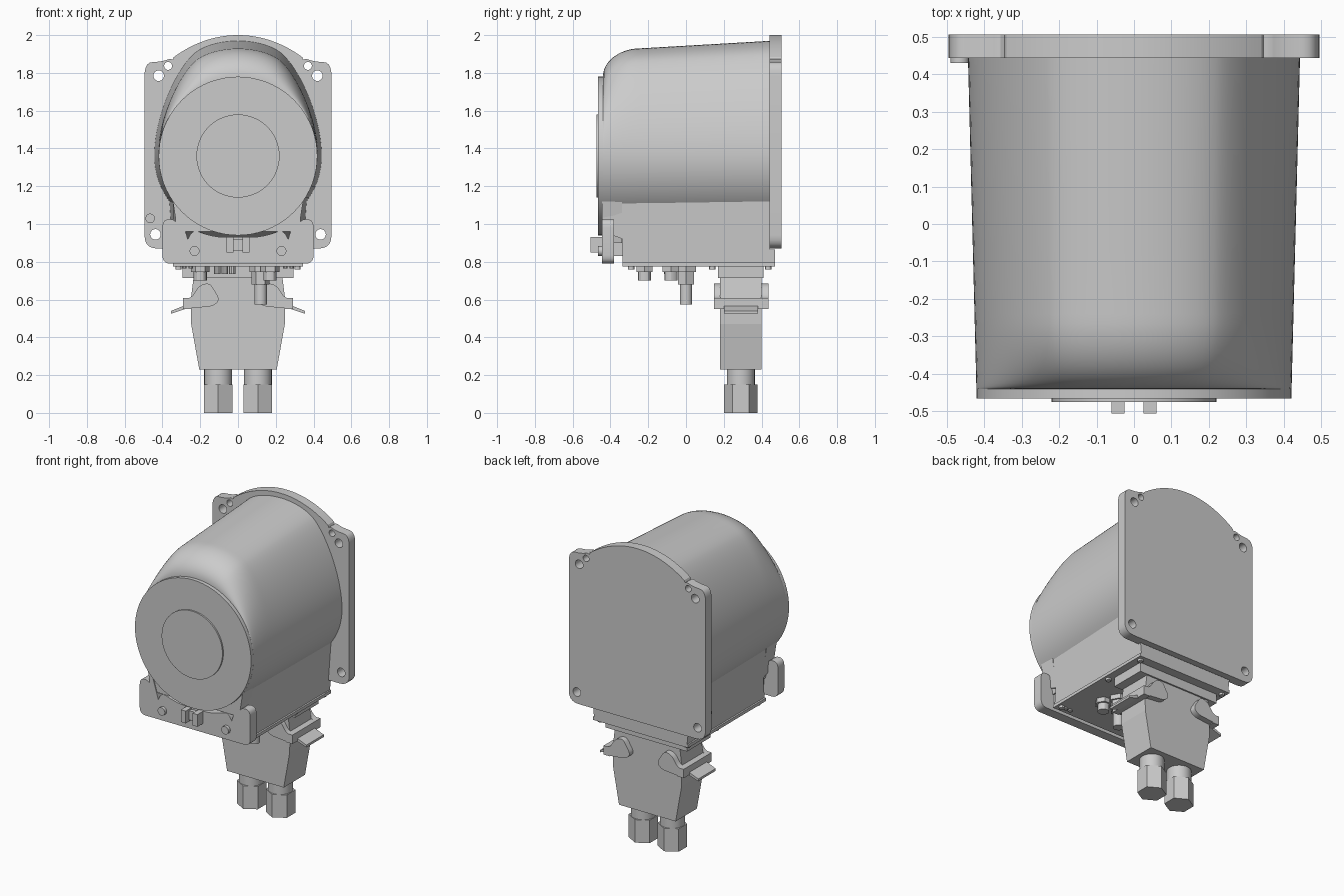
import bpy, bmesh, math
from mathutils import Vector, Matrix
from mathutils.geometry import interpolate_bezier

if "Cube" in bpy.data.objects:
    bpy.data.objects.remove(bpy.data.objects["Cube"])


def finish(name, bm, smooth=True, bevel=0):
    bmesh.ops.recalc_face_normals(bm, faces=bm.faces)
    me = bpy.data.meshes.new(name)
    bm.to_mesh(me)
    bm.free()
    ob = bpy.data.objects.new(name, me)
    bpy.context.collection.objects.link(ob)
    bpy.ops.object.select_all(action='DESELECT')
    bpy.context.view_layer.objects.active = ob
    ob.select_set(True)
    if smooth:
        bpy.ops.object.shade_smooth_by_angle(angle=math.radians(30))
    if bevel:
        m = ob.modifiers.new("bevel", 'BEVEL')
        m.width, m.segments = bevel, 2
    return ob


def loft(name, rings, **kw):
    """Skin a list of equal-length closed rings and cap both ends."""
    bm = bmesh.new()
    vs = [[bm.verts.new(p) for p in r] for r in rings]
    n = len(rings[0])
    for a, b in zip(vs, vs[1:]):
        for i in range(n):
            j = (i + 1) % n
            bm.faces.new((a[i], a[j], b[j], b[i]))
    bm.faces.new(vs[0])
    bm.faces.new(vs[-1])
    return finish(name, bm, **kw)


def prism_y(name, pts, y0, y1, **kw):
    return loft(name, [[(x, y, z) for x, z in pts] for y in (y0, y1)], **kw)


def box(name, x0, x1, y0, y1, z0, z1, **kw):
    return prism_y(name, [(x0, z0), (x1, z0), (x1, z1), (x0, z1)], y0, y1, smooth=False, **kw)


def circle(cx, cy, r, n=24, start=0.0):
    return [(cx + r * math.cos(start + 2 * math.pi * i / n),
             cy + r * math.sin(start + 2 * math.pi * i / n)) for i in range(n)]


def cyl_z(name, x, y, r, z0, z1, n=20, start=0.0):
    pts = circle(x, y, r, n, start)
    return loft(name, [[(a, b, z) for a, b in pts] for z in (z0, z1)])


def rounded(pts, r, seg=5):
    """Round the corners of a 2D polygon."""
    out = []
    for i, p in enumerate(pts):
        p = Vector(p)
        a, b = Vector(pts[i - 1]) - p, Vector(pts[(i + 1) % len(pts)]) - p
        s = p + a.normalized() * min(r, a.length * .45)
        e = p + b.normalized() * min(r, b.length * .45)
        out += [tuple(s.lerp(p, t).lerp(p.lerp(e, t), t)) for t in [k / seg for k in range(seg + 1)]]
    return out


def mirrored(half):
    """Right half outline (bottom to top) completed with its mirror image."""
    return half + [(-x, z) for x, z in reversed(half)]


# Back plate with arched top and screw holes
arch = [(x, 1.36 + .64 * math.cos(math.asin(x / .64)) - .06 * (x / .36) ** 2 * .35)
        for x in [.34 - .02 * i for i in range(17)]]
half = rounded([(0, .87), (.495, .87), (.495, 1.855), (.40, 1.86), (.34, arch[0][1])], .07)
half = [p for p in half if p[0] > .34 or p[1] < .88]
half = [p for p in half if p[0] > .05] + arch
outline = mirrored(half)
loops = [outline]
for s in (-1, 1):
    loops += [circle(s * .42, 1.785, .028), circle(s * .37, 1.837, .021), circle(s * .437, .945, .028)]
cu = bpy.data.curves.new("back_plate", 'CURVE')
cu.dimensions, cu.fill_mode, cu.extrude = '2D', 'BOTH', .031
for pts in loops:
    sp = cu.splines.new('POLY')
    sp.points.add(len(pts) - 1)
    for q, (x, z) in zip(sp.points, pts):
        q.co = (x, z, 0, 1)
    sp.use_cyclic_u = True
plate = bpy.data.objects.new("back_plate", cu)
plate.location, plate.rotation_euler = (0, .474, 0), (math.pi / 2, 0, 0)
bpy.context.collection.objects.link(plate)
bpy.ops.object.select_all(action='DESELECT')
bpy.context.view_layer.objects.active = plate
plate.select_set(True)
bpy.ops.object.convert(target='MESH')
bpy.ops.object.shade_smooth_by_angle(angle=math.radians(30))
prism_y("plate_pin", circle(-.465, 1.03, .025), .43, .45)

# Domed housing: a round front blending into a shouldered rear section
top = interpolate_bezier(Vector((0, .57)), Vector((.08, .57)), Vector((.16, .55)), Vector((.21, .515)), 9)
side = interpolate_bezier(Vector((.21, .515)), Vector((.30, .45)), Vector((.42, .2)), Vector((.42, 0)), 20)
low = [Vector((.42 * math.cos(a), -.42 * math.sin(a))) for a in [math.pi / 2 * k / 20 for k in range(21)]]
right = top + side[1:] + low[1:]
sect = right + [Vector((-p.x, p.y)) for p in right[-2:0:-1]]
rings = []
ys = [-.24 - .2 * math.cos(math.pi / 2 * k / 12) for k in range(13)] + [-.05, .2, .45]
for y in ys:
    f = (y + .46) / .91
    w = math.sqrt(max(0, 1 - ((y + .24) / .2) ** 2)) if y < -.24 else 1
    grow = 1 + .07 * max(0, (y + .24) / .69)
    ring = []
    for p in sect:
        q = (p.normalized() * .42).lerp(Vector((p.x, p.y * grow if p.y > 0 else p.y)), w)
        ring.append((q.x * (1 + .055 * f), y, 1.36 + q.y))
    rings.append(ring)
loft("housing", rings)
prism_y("front_cover", circle(0, 1.36, .42, 72), -.465, -.435)
prism_y("front_window", circle(0, 1.36, .22, 64), -.475, -.46)

# Lower terminal box, tapered in width towards bottom and front
prof = [(-.335, .78), (.47, .78), (.47, .865), (.445, .865), (.445, 1.2),
        (-.44, 1.2), (-.44, .96), (-.335, .92)]
loft("terminal_box", [[(s * (.335 + .035 * min(1, (z - .78) / .34) - .03 * (.47 - y) * (z > .9)), y, z)
                       for y, z in prof] for s in (-1, 1)], smooth=False)
box("box_bottom_rim", -.345, .345, -.335, .47, .775, .795)

# Front bracket with two upturned ends, screws and latch
half = [(.40, .79), (.40, 1.025), (.325, 1.025), (.31, .92), (.275, .90), (.24, .97), (.17, .945), (.10, .93)]
prism_y("front_bracket", rounded(mirrored(half), .045), -.445, -.38)
box("bracket_mount", -.30, .30, -.39, -.28, .83, .92)
for s in (-1, 1):
    prism_y("bracket_screw", circle(s * .23, .857, .026), -.465, -.44)
    box("bracket_latch", min(s * .025, s * .06), max(s * .025, s * .06), -.505, -.44, .85, .93)
    # Thin ribs running from the bracket up to the round cover
    prism_y("bracket_rib", [(s * .26, .90), (s * .31, .90), (s * .345, 1.12), (s * .325, 1.12)],
            -.445, -.34, smooth=False)
box("latch_back", -.025, .025, -.47, -.44, .86, .92)

# Screws and fittings on the underside
for s in (-1, 1):
    for y in (-.29, .14, .435):
        cyl_z("rim_screw", s * .315, y, .017, .76, .785, 12)
    for x in (.25, .285):
        cyl_z("small_screw", s * x, -.29, .012, .765, .785, 10)
for x, y in ((-.2, -.22), (-.2, -.08), (.17, -.08)):
    cyl_z("plug_collar", x, y, .05, .745, .785, 6)
    cyl_z("plug", x, y, .035, .70, .75, 12)
for x in (-.11, -.07, -.03):
    cyl_z("vent_stud", x, -.1, .017, .735, .785, 10)
cyl_z("pipe_nut", .12, 0, .048, .68, .755, 6)
cyl_z("pipe_base", .12, 0, .06, .745, .785, 6)
cyl_z("pipe", .12, 0, .033, .575, .69)

# Plug connector: seat, flange and tapered hood
box("connector_seat", -.295, .295, .17, .41, .715, .78)
box("connector_collar", -.215, .215, .19, .39, .63, .73)
prism_y("connector_hood", mirrored([(.205, .23), (.248, .47), (.25, .60), (.235, .72)]),
        .18, .40, smooth=False)

# Locking levers on both sides
for s in (-1, 1):
    cheek = rounded([(s * x, z) for x, z in ((.29, .55), (.29, .605), (.245, .61), (.205, .675),
                                             (.15, .69), (.095, .60), (.13, .565))], .03)
    for y0, y1 in ((.148, .182), (.398, .438)):
        prism_y("lever_cheek", cheek, y0, y1)
    box("lever_bar", min(s * .245, s * .29), max(s * .245, s * .29), .148, .438, .55, .608)
    prism_y("lever_tab", [(s * .28, .55), (s * .355, .525), (s * .355, .54), (s * .28, .57)],
            .20, .38, smooth=False)

# Cable glands
for s in (-1, 1):
    cyl_z("gland_nut", s * .105, .29, .088, 0, .15, 6, math.pi / 6)
    cyl_z("gland_neck", s * .105, .29, .074, .14, .235, 28)
